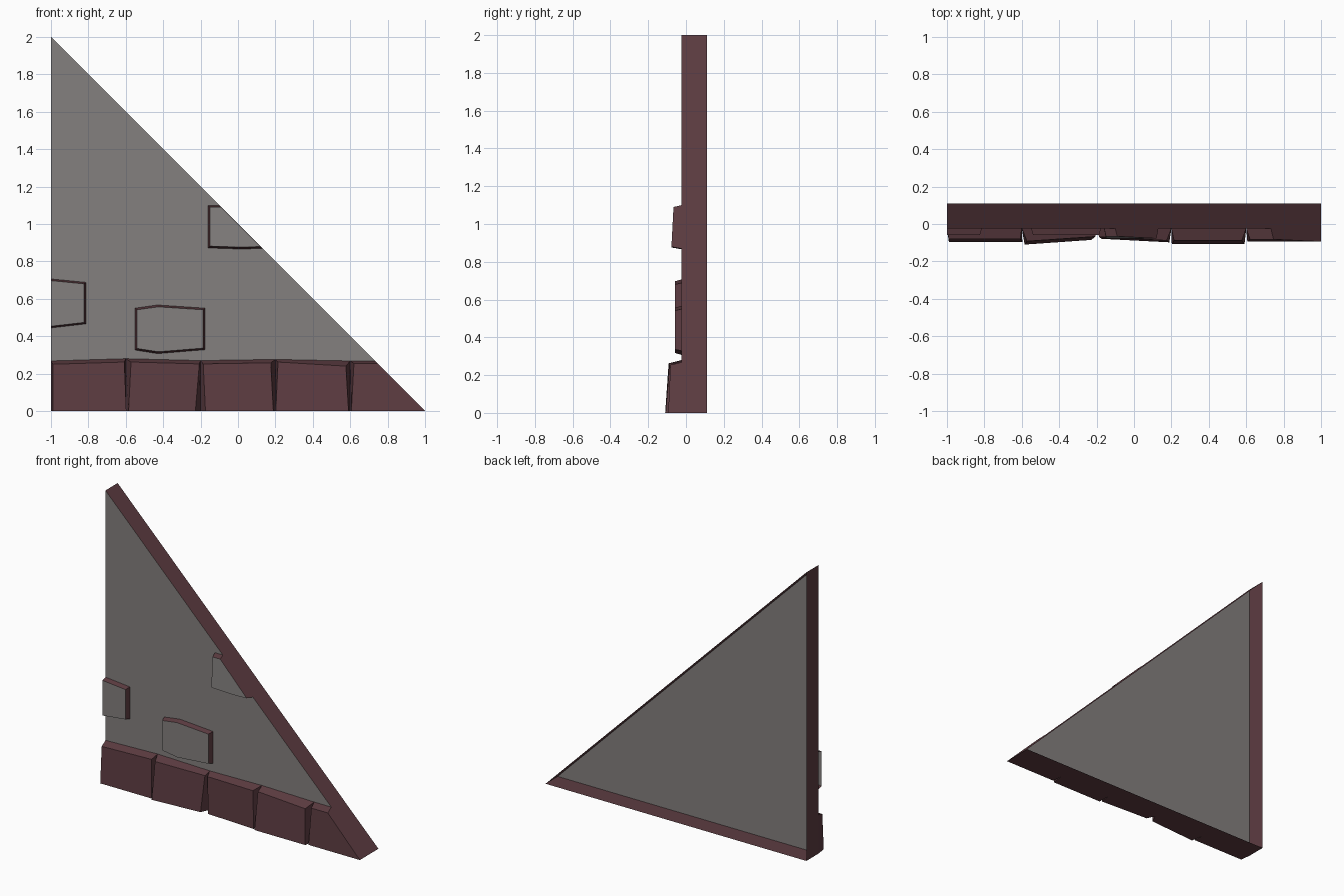
import bpy
import bmesh

FRONT, BACK = -0.023, 0.11   # front panel and open rear rim of the wall


def make_material(name, colour):
    mat = bpy.data.materials.new(name)
    mat.use_nodes = True
    mat.diffuse_color = (*colour, 1)
    mat.node_tree.nodes["Principled BSDF"].inputs["Base Color"].default_value = (*colour, 1)
    return mat


plaster = make_material("grey plaster", (0.23, 0.216, 0.211))
stone = make_material("maroon stone", (0.108, 0.045, 0.053))


def clip(bm, point, normal, cap):
    """Cut away everything beyond a plane and optionally cap the opening."""
    geom = bm.verts[:] + bm.edges[:] + bm.faces[:]
    cut = bmesh.ops.bisect_plane(bm, geom=geom, dist=1e-5, plane_co=point,
                                 plane_no=normal, clear_outer=True)["geom_cut"]
    edges = [e for e in cut if isinstance(e, bmesh.types.BMEdge) and e.is_boundary]
    if cap and edges:
        bmesh.ops.holes_fill(bm, edges=edges, sides=0)


def make_block(name, back, front, materials, trim=True):
    """Join two matching outlines into a shell with an open back."""
    bm = bmesh.new()
    a = [bm.verts.new(p) for p in back]
    b = [bm.verts.new(p) for p in front]
    rear = bm.faces.new(a[::-1])
    bm.faces.new(b)
    for i in range(len(a)):
        j = (i + 1) % len(a)
        bm.faces.new((a[i], a[j], b[j], b[i]))
    bmesh.ops.recalc_face_normals(bm, faces=bm.faces[:])
    if trim:
        clip(bm, (1, 0, 0), (1, 0, 1), cap=True)
        bmesh.ops.recalc_face_normals(bm, faces=bm.faces[:])
        clip(bm, (-1, 0, 0), (-1, 0, 0), cap=False)
    bm.normal_update()
    rear = [f for f in bm.faces if f.normal.y > 0.99]
    bmesh.ops.delete(bm, geom=rear, context="FACES_ONLY")
    # Broad faces take the first material, rims the last
    for f in bm.faces:
        f.material_index = 0 if abs(f.normal.y) > 0.93 else len(materials) - 1
    mesh = bpy.data.meshes.new(name)
    bm.to_mesh(mesh)
    bm.free()
    for mat in materials:
        mesh.materials.append(mat)
    bpy.context.collection.objects.link(bpy.data.objects.new(name, mesh))


if "Cube" in bpy.data.objects:
    bpy.data.objects.remove(bpy.data.objects["Cube"])

# Triangular wall: front panel with a rim, hollow behind
triangle = [(-1, 0), (1, 0), (-1, 2)]
make_block("wall_panel", [(x, BACK, z) for x, z in triangle],
           [(x, FRONT, z) for x, z in triangle], [plaster, stone], trim=False)

# Foundation stones: left and right edges at the foot, at the top,
# height at each end, depth at each end, backward lean
stones = [
    (-0.99, -0.597, -0.99, -0.608, 0.25, 0.262, 0.095, 0.095, 0.016),
    (-0.585, -0.228, -0.572, -0.207, 0.262, 0.252, 0.11, 0.085, 0.018),
    (-0.174, 0.189, -0.186, 0.175, 0.252, 0.258, 0.079, 0.098, 0.01),
    (0.202, 0.591, 0.214, 0.577, 0.262, 0.24, 0.108, 0.108, 0.02),
    (0.606, 1.05, 0.62, 1.05, 0.254, 0.254, 0.094, 0.094, 0.012),
]
ridge = [0.268, 0.28, 0.27, 0.276, 0.268, 0.268]
for i, (xl, xr, tl, tr, zl, zr, dl, dr, lean) in enumerate(stones):
    left = -1 + 0.4 * i
    right = left + 0.4
    back = [(left, FRONT, 0), (right, FRONT, 0),
            (right, FRONT, ridge[i + 1]), (left, FRONT, ridge[i])]
    front = [(xl, -dl, 0), (xr, -dr, 0),
             (tr, lean - dr, zr), (tl, lean - dl, zl)]
    make_block(f"foundation_stone_{i + 1}", back, front, [stone])

# Raised wall bricks: outline, depth at the foot, depth at the top
bricks = [
    ([(-1.1, 0.433), (-0.813, 0.466), (-0.813, 0.688), (-1.1, 0.716)], 0.058, 0.058),
    ([(-0.55, 0.326), (-0.43, 0.307), (-0.176, 0.328),
      (-0.176, 0.55), (-0.43, 0.567), (-0.55, 0.55)], 0.058, 0.058),
    ([(-0.16, 0.872), (0.02, 0.866), (0.2, 0.872),
      (0.2, 1.1), (-0.16, 1.1)], 0.077, 0.066),
]
for i, (outline, low, high) in enumerate(bricks):
    xs, zs = zip(*outline)
    cx, cz = (min(xs) + max(xs)) / 2, (min(zs) + max(zs)) / 2
    sx = 1 - 0.02 / (max(xs) - min(xs))
    sz = 1 - 0.02 / (max(zs) - min(zs))
    back = [(x, FRONT, z) for x, z in outline]
    front = [(cx + (x - cx) * sx, -(low if z < cz else high), cz + (z - cz) * sz)
             for x, z in outline]
    make_block(f"wall_brick_{i + 1}", back, front, [plaster, stone])
